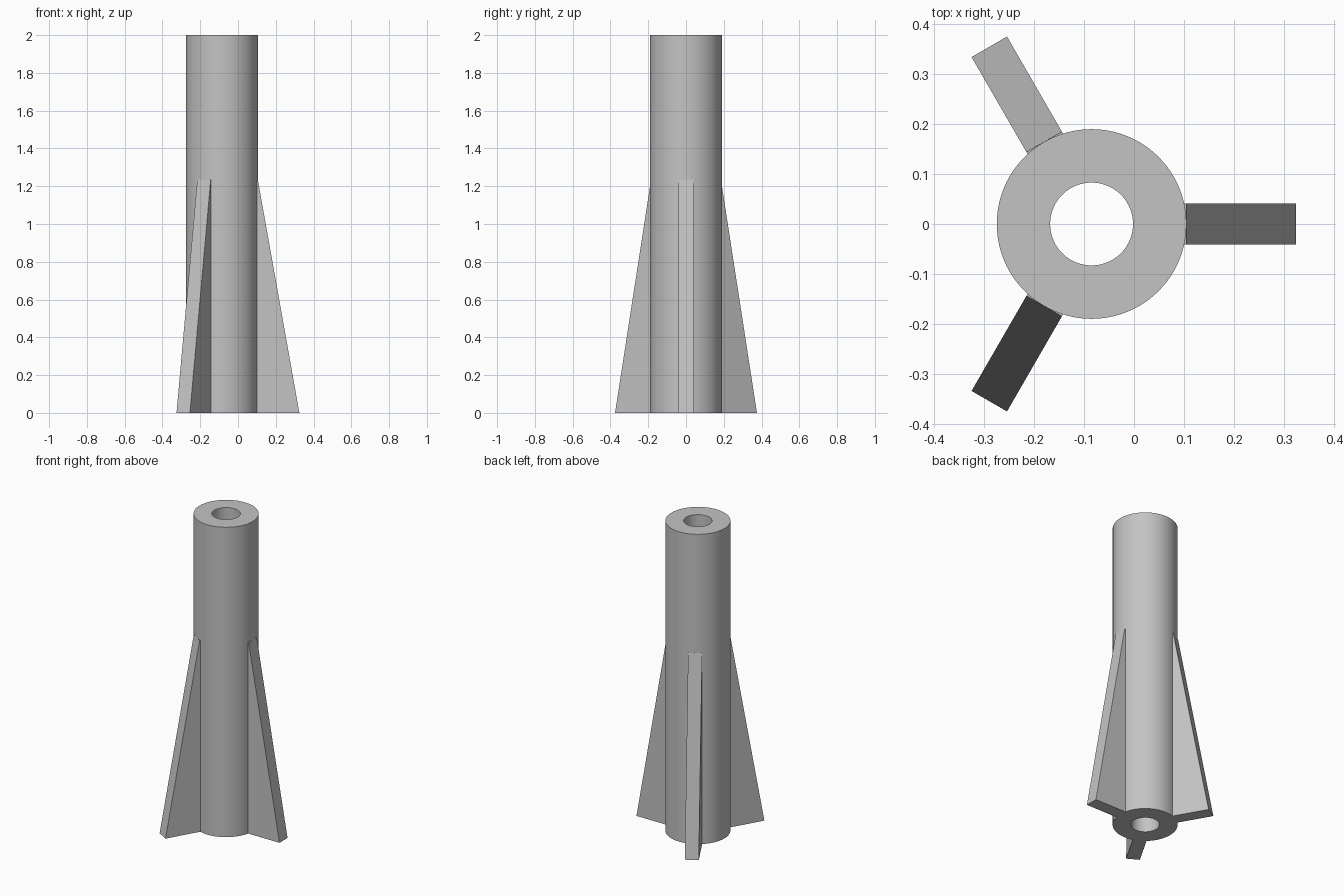
import bpy, bmesh, math
from mathutils import Matrix, Vector

if "Cube" in bpy.data.objects:
    bpy.data.objects.remove(bpy.data.objects["Cube"])

AXIS_X = -0.085            # tube axis
R_OUT, R_IN, HEIGHT = 0.19, 0.083, 2.0
SEGMENTS = 96

grey = bpy.data.materials.new("plain grey")
grey.diffuse_color = (0.55, 0.55, 0.55, 1)
grey.use_nodes = True
grey.node_tree.nodes["Principled BSDF"].inputs["Base Color"].default_value = grey.diffuse_color


def add_object(name, bm):
    bmesh.ops.recalc_face_normals(bm, faces=bm.faces)
    mesh = bpy.data.meshes.new(name)
    bm.to_mesh(mesh)
    bm.free()
    mesh.materials.append(grey)
    obj = bpy.data.objects.new(name, mesh)
    obj.location.x = AXIS_X
    bpy.context.collection.objects.link(obj)
    return obj


# Hollow tube: closed wall profile revolved around the axis
bm = bmesh.new()
wall = [(R_IN, 0), (R_OUT, 0), (R_OUT, HEIGHT), (R_IN, HEIGHT)]
rings = []
for i in range(SEGMENTS):
    a = math.tau * i / SEGMENTS
    rings.append([bm.verts.new((r * math.cos(a), r * math.sin(a), z)) for r, z in wall])
for i in range(SEGMENTS):
    p, q = rings[i], rings[(i + 1) % SEGMENTS]
    for k in range(4):
        n = (k + 1) % 4
        bm.faces.new((p[k], q[k], q[n], p[n]))
tube = add_object("tube", bm)
bpy.context.view_layer.objects.active = tube
tube.select_set(True)
bpy.ops.object.shade_smooth_by_angle(angle=math.radians(30))

# Three tapered fins, rooted inside the tube wall
FIN_HALF = 0.041
outline = [(0.15, 0), (0.41, 0), (0.19, 1.235), (0.15, 1.235)]
for i in range(3):
    bm = bmesh.new()
    side = bm.faces.new([bm.verts.new((r, -FIN_HALF, z)) for r, z in outline])
    ext = bmesh.ops.extrude_face_region(bm, geom=[side], use_keep_orig=True)
    moved = [v for v in ext["geom"] if isinstance(v, bmesh.types.BMVert)]
    bmesh.ops.translate(bm, verts=moved, vec=Vector((0, 2 * FIN_HALF, 0)))
    bm.transform(Matrix.Rotation(math.tau * i / 3, 4, 'Z'))
    add_object(f"fin_{i + 1}", bm)
